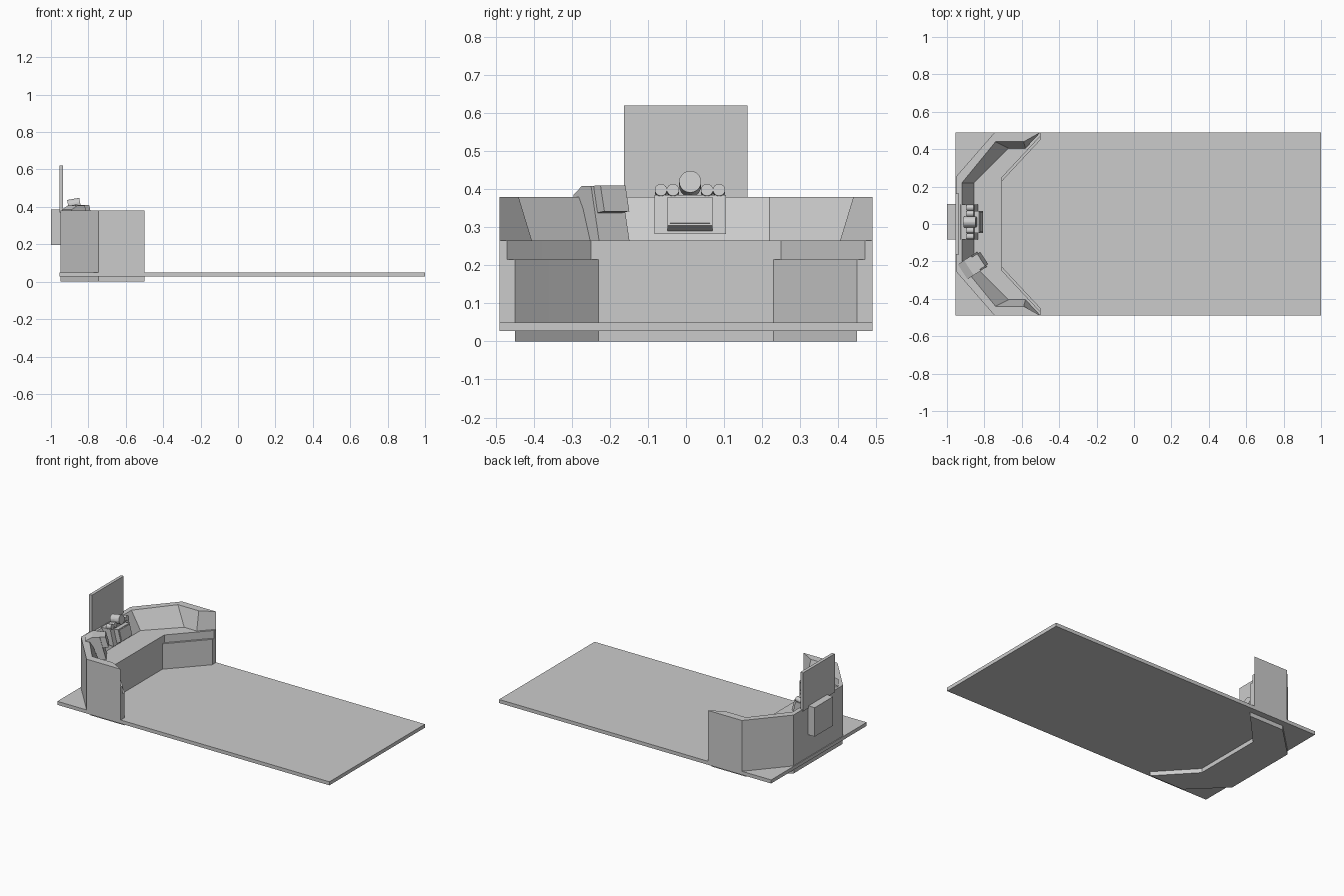
import bpy, bmesh, math
from mathutils import Vector, Matrix

if "Cube" in bpy.data.objects:
    bpy.data.objects.remove(bpy.data.objects["Cube"])


def finish(name, bm, mat=None):
    bmesh.ops.remove_doubles(bm, verts=bm.verts, dist=1e-5)
    bmesh.ops.recalc_face_normals(bm, faces=bm.faces)
    me = bpy.data.meshes.new(name)
    bm.to_mesh(me)
    bm.free()
    ob = bpy.data.objects.new(name, me)
    bpy.context.collection.objects.link(ob)
    if mat:
        ob.matrix_world = mat
    return ob


def box(name, lo, hi, mat=None):
    bm = bmesh.new()
    c = [(a + b) / 2 for a, b in zip(lo, hi)]
    s = [b - a for a, b in zip(lo, hi)]
    bmesh.ops.create_cube(bm, size=1, matrix=Matrix.Translation(c) @ Matrix.Diagonal((*s, 1)))
    return finish(name, bm, mat)


def prism(name, pts, vec, mat=None):
    bm = bmesh.new()
    f = bm.faces.new([bm.verts.new(p) for p in pts])
    new = bmesh.ops.extrude_face_region(bm, geom=[f], use_keep_orig=True)["geom"]
    bmesh.ops.translate(bm, vec=vec, verts=[g for g in new if isinstance(g, bmesh.types.BMVert)])
    return finish(name, bm, mat)


def tilt(loc, turn, lean):
    return Matrix.Translation(loc) @ Matrix.Rotation(turn, 4, 'Z') @ Matrix.Rotation(lean, 4, 'Y')


# floor slab and plinth beneath it
box("floor_slab", (-0.955, -0.49, 0.027), (1.0, 0.49, 0.05))
half = [(-0.705, 0.23), (-0.5, 0.45), (-0.745, 0.45), (-0.95, 0.25)]
plinth = half + [(x, -y) for x, y in reversed(half)]
prism("console_plinth", [(x, y, 0) for x, y in plinth], (0, 0, 0.03))

# wraparound console: stations of outer wall, rim, slope foot, desk lip, cabinet front
stations = [
    ((-0.5, 0.49), (-0.5, 0.49), (-0.5, 0.49), (-0.5, 0.47), (-0.5, 0.45)),
    ((-0.585, 0.49), (-0.59, 0.44), (-0.58, 0.405), (-0.585, 0.379), (-0.585, 0.359)),
    ((-0.745, 0.49), (-0.74, 0.44), (-0.67, 0.405), (-0.64, 0.32), (-0.64, 0.30)),
    ((-0.95, 0.255), (-0.92, 0.22), (-0.855, 0.22), (-0.705, 0.25), (-0.705, 0.23)),
]
stations += [tuple((x, -y) for x, y in s) for s in reversed(stations)]
bm = bmesh.new()
rings = []
for o, r, b, l, c in stations:
    ring = [(*o, 0.03), (*o, 0.38), (*r, 0.38), (*b, 0.265), (*l, 0.265),
            (*l, 0.215), (*c, 0.215), (*c, 0.03)]
    rings.append([bm.verts.new(p) for p in ring])
for a, b in zip(rings, rings[1:]):
    for i in range(8):
        j = (i + 1) % 8
        bm.faces.new((a[i], a[j], b[j], b[i]))
bm.faces.new(rings[0])
bm.faces.new(rings[-1])
finish("console_body", bm)

# backboard and rear equipment box
box("backboard", (-0.955, -0.163, 0.37), (-0.935, 0.162, 0.62))
box("rear_box", (-1.0, -0.083, 0.197), (-0.948, 0.107, 0.385))

# centre instrument housing with tilted monitor
prof = [(-0.935, 0.37), (-0.925, 0.385), (-0.86, 0.385), (-0.835, 0.282), (-0.87, 0.282)]
prism("instrument_housing", [(x, -0.083, z) for x, z in prof], (0, 0.188, 0))
mon = [(-0.87, 0.375), (-0.828, 0.38), (-0.808, 0.305), (-0.835, 0.29), (-0.86, 0.29)]
prism("centre_monitor", [(x, -0.048, z) for x, z in mon], (0, 0.117, 0))
box("centre_screen", (-0.002, -0.052, -0.033), (0.003, 0.052, 0.033),
    tilt((-0.818, 0.0105, 0.342), 0, math.radians(-15)))


# gauges leaning on the housing
def gauge(name, x, y, z, r, d):
    bm = bmesh.new()
    m = tilt((x, y, z), 0, math.radians(80))
    bmesh.ops.create_cone(bm, cap_ends=True, segments=20, radius1=r, radius2=r, depth=d, matrix=m)
    return finish(name, bm)


gauge("large_gauge", -0.876, 0.011, 0.414, 0.029, 0.066)
for i, y in enumerate((-0.066, -0.034, 0.055, 0.087)):
    gauge(f"small_gauge_{i}", -0.874, y, 0.395, 0.016, 0.038)

# side monitor turned towards the operator
turn = math.radians(33)
base = Matrix.Translation((-0.915, -0.258, 0)) @ Matrix.Rotation(turn, 4, 'Z')
prof = [(0, 0.26), (0, 0.385), (0.04, 0.408), (0.085, 0.408), (0.125, 0.26)]
prism("side_housing", [(s, -0.045, z) for s, z in prof], (0, 0.095, 0), base)
scr = [(0.06, 0.408), (0.118, 0.41), (0.137, 0.342), (0.08, 0.335)]
prism("side_monitor", [(s, -0.037, z) for s, z in scr], (0, 0.078, 0), base)
